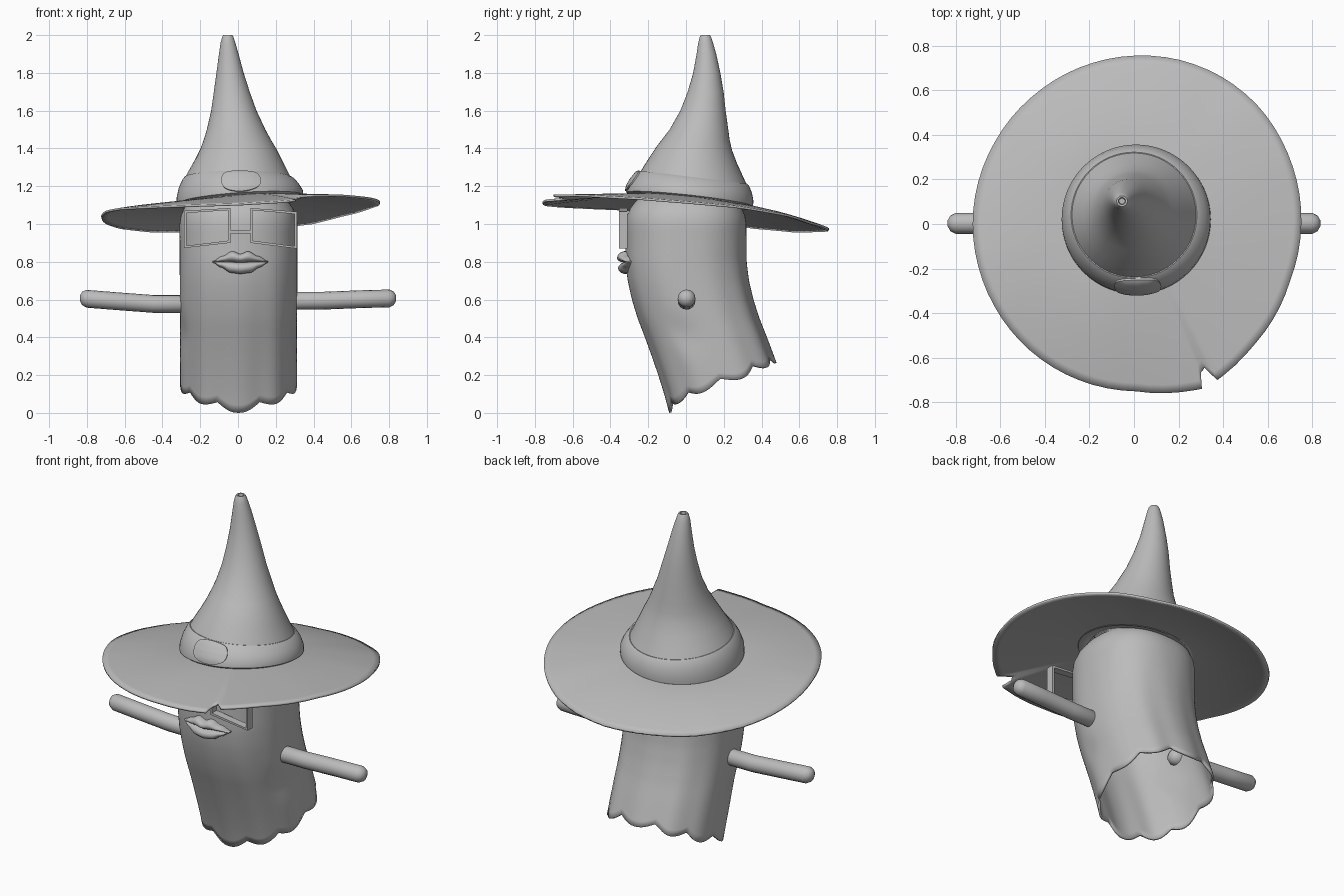
import bpy, math
from math import sin, cos, pi, sqrt, radians, exp

if "Cube" in bpy.data.objects:
    bpy.data.objects.remove(bpy.data.objects["Cube"])

mat = bpy.data.materials.new("plain_grey")
mat.diffuse_color = (0.5, 0.5, 0.5, 1)
mat.use_nodes = True
mat.node_tree.nodes["Principled BSDF"].inputs["Base Color"].default_value = mat.diffuse_color


def lerp_table(x, table, smooth=False):
    """Interpolate rows (key, v1, v2...) sorted by key."""
    if x <= table[0][0]:
        return table[0][1:]
    for a, b in zip(table, table[1:]):
        if x <= b[0]:
            t = (x - a[0]) / (b[0] - a[0])
            t = t * t * (3 - 2 * t) if smooth else t
            return [p + (q - p) * t for p, q in zip(a[1:], b[1:])]
    return table[-1][1:]


def loft(name, rings, cap_start=False, cap_end=False, thick=0, angle=40):
    """Skin a list of equal-sized closed rings."""
    n = len(rings[0])
    verts = [p for ring in rings for p in ring]
    faces = [(i * n + j, i * n + (j + 1) % n, (i + 1) * n + (j + 1) % n, (i + 1) * n + j)
             for i in range(len(rings) - 1) for j in range(n)]
    if cap_start:
        faces.append(tuple(reversed(range(n))))
    if cap_end:
        faces.append(tuple(range((len(rings) - 1) * n, len(rings) * n)))
    mesh = bpy.data.meshes.new(name)
    mesh.from_pydata(verts, [], faces)
    mesh.materials.append(mat)
    ob = bpy.data.objects.new(name, mesh)
    bpy.context.collection.objects.link(ob)
    bpy.ops.object.select_all(action='DESELECT')
    ob.select_set(True)
    bpy.context.view_layer.objects.active = ob
    bpy.ops.object.mode_set(mode='EDIT')
    bpy.ops.mesh.select_all(action='SELECT')
    bpy.ops.mesh.normals_make_consistent(inside=False)
    bpy.ops.object.mode_set(mode='OBJECT')
    if thick:
        mod = ob.modifiers.new("thickness", 'SOLIDIFY')
        mod.thickness = thick
    bpy.ops.object.shade_smooth_by_angle(angle=radians(angle))
    return ob


def circle(cx, cy, z, r, n=48, tilt=0.0):
    return [(cx + r * cos(2 * pi * i / n), cy + r * sin(2 * pi * i / n),
             z + tilt * r * sin(2 * pi * i / n)) for i in range(n)]


def soft(v, e=.87):
    """Push a sine or cosine outwards for a slightly square section."""
    return math.copysign(abs(v) ** e, v)


# Body: leaning open tube with a scalloped hem, a shallow dent on each side and a domed top
lean = [(0, .236), (.1, .209), (.2, .177), (.3, .142), (.4, .105), (.5, .066),
        (.6, .035), (.7, .012), (.8, 0), (1, 0)]
N = 120
rings = []
for k in range(25):
    ring = []
    for i in range(N):
        a = 2 * pi * i / N                       # zero faces the front
        hem = .145 - .12 * cos(a) + .035 * (1 - abs(cos(5 * a))) - .025 * max(0, cos(a)) ** 20
        z = max(hem, 0) + (1.0 - hem) * k / 24
        flare = .006 * (1 - k / 24) * cos(10 * a)
        side = min(a, 2 * pi - a)
        dent = 1 - .05 * exp(-((side - 1.25) / .25) ** 2 - ((z - .42) / .09) ** 2)
        ring.append((.003 + .312 * soft(sin(a)) * (1 + flare) * dent,
                     lerp_table(z, lean)[0] - (.319 + flare) * soft(cos(a)), z))
    rings.append(ring)
for k in range(1, 9):
    t = k / 8 * pi / 2 * .97
    rings.append([(.003 + .312 * cos(t) * soft(sin(2 * pi * i / N)),
                   -.319 * cos(t) * soft(cos(2 * pi * i / N)), 1.0 + .22 * sin(t)) for i in range(N)])
loft("body", rings, cap_end=True, thick=.012)

# Hat brim: warped disc with a nick at the front right (angle, radius, rim height)
rim = [(-180, .735, 1.04), (-165, .735, 1.07), (-150, .737, 1.085), (-120, .745, 1.098),
       (-90, .752, 1.11), (-75, .782, 1.122), (-68.3, .797, 1.13), (-66.6, .73, 1.134),
       (-64.7, .713, 1.145), (-62.5, .79, 1.155), (-47, .76, 1.157), (-20, .737, 1.14),
       (0, .742, 1.12), (22, .75, 1.095), (45, .763, 1.05), (60, .765, 1.01), (75, .763, .988),
       (90, .757, .972), (128, .74, .965), (150, .735, .985), (165, .735, 1.01), (180, .735, 1.04)]
angles = sorted(set([-180 + 5 * i for i in range(72)] + [-68.3, -67.5, -66.6, -65.7, -64.7, -63.5, -62.5]))
rings = []
for k in range(15):
    t = k / 14
    ring = []
    for d in angles:
        r, h = lerp_table(d, rim)
        a = radians(d)
        R = .25 + (r - .25) * t
        inner = 1.126 + .022 * cos(a) - .03 * sin(a)
        bend = 1.6 - .25 * cos(a)                # left side droops late
        ring.append((.01 + R * cos(a), .02 * (1 - t) + R * sin(a), inner + (h - inner) * t ** bend))
    rings.append(ring)
loft("hat_brim", rings, thick=.012)

# Hat cone (height, centre x, centre y, radius, tilt), with a small dimple at the tip
cone = [(1.235, 0, .04, .285, -.12), (1.28, 0, .04, .262, -.11), (1.34, .002, .04, .230, -.08),
        (1.4, .002, .044, .2, -.05), (1.45, -.004, .055, .176, -.03), (1.5, -.01, .069, .155, -.01),
        (1.6, -.022, .09, .12, 0),
        (1.7, -.033, .104, .095, 0), (1.8, -.042, .11, .072, 0), (1.9, -.049, .108, .052, 0),
        (1.96, -.053, .104, .039, 0), (1.99, -.054, .103, .030, 0), (2.0, -.054, .103, .024, 0),
        (1.999, -.054, .103, .016, 0), (1.98, -.054, .103, .013, 0)]
loft("hat_cone", [circle(x, y, z, r, 48, t) for z, x, y, r, t in cone], cap_end=True)

# Hat band (row, height, centre x, centre y, radius, side tilt, back tilt)
band = [(0, 1.11, .01, .02, .305, .07, -.11), (1, 1.13, .01, .02, .335, .07, -.11),
        (2, 1.16, .009, .023, .334, .06, -.11), (3, 1.20, .005, .03, .319, .03, -.11),
        (4, 1.235, .002, .037, .298, .01, -.12), (5, 1.248, 0, .04, .283, 0, -.12),
        (6, 1.246, 0, .04, .272, 0, -.12)]


def band_point(a, row, lift=0.0):
    z, cx, cy, r, tx, ty = lerp_table(row, band)
    return (cx + (r + lift) * cos(a), cy + (r + lift) * sin(a),
            z + tx * r * cos(a) + ty * r * sin(a) + lift * .4)


loft("hat_band", [[band_point(2 * pi * i / 64, row) for i in range(64)] for row in range(7)])

# Oval buckle wrapped on the front of the band
loft("hat_buckle", [[band_point(-pi / 2 + .035 + .33 * s * cos(2 * pi * i / 40),
                                3.05 + 1.9 * s * sin(2 * pi * i / 40), lift) for i in range(40)]
                    for s, lift in ((1, -.004), (1, .008), (.75, .009), (.5, .009), (.25, .009), (.02, .009))],
     cap_end=True)


# Arms: slightly bent rods with rounded ends that poke just inside the body
def arm(name, path):
    x0, x1 = path[0][0], path[-1][0]
    sgn = 1 if x1 > x0 else -1
    stations = [(x0 + sgn * d, s) for d, s in ((0, .3), (.012, .75), (.035, 1))]
    stations += [(p[0], 1) for p in path[1:-1]]
    stations += [(x1 - sgn * d, s) for d, s in ((.035, 1), (.012, .75), (0, .3))]
    table = sorted(path)
    loft(name, [[(x, .003 + .047 * s * cos(2 * pi * i / 16),
                  lerp_table(x, table)[0] + .047 * s * sin(2 * pi * i / 16)) for i in range(16)]
                for x, s in stations], cap_start=True, cap_end=True, angle=60)


arm("right_arm", [(.25, .593), (.45, .594), (.65, .602), (.837, .607)])
arm("left_arm", [(-.25, .577), (-.45, .577), (-.65, .592), (-.837, .607)])


# Glasses: two open rectangular frames and a bridge
def frame(name, corners, w):
    cx = sum(p[0] for p in corners) / 4
    cz = sum(p[1] for p in corners) / 4
    inner = [(x - math.copysign(w, x - cx), z - math.copysign(w, z - cz)) for x, z in corners]
    loops = [[(x, y, z) for x, z in c] for c, y in
             ((corners, -.355), (corners, -.31), (inner, -.31), (inner, -.355), (corners, -.355))]
    loft(name, loops, angle=20)


frame("left_lens_frame", [(-.285, .873), (-.04, .90), (-.04, 1.085), (-.285, 1.07)], .012)
frame("right_lens_frame", [(.065, .90), (.312, .87), (.312, 1.065), (.065, 1.085)], .012)
loft("glasses_bridge", [[(x, -.355, .95), (x, -.31, .95), (x, -.31, .968), (x, -.355, .968)]
                        for x in (-.04, .065)], True, True, angle=20)


# Lips: two tapered lofts across the face
def lip(name, top, bottom, depth):
    rings = []
    for k in range(25):
        t = -1 + k / 12
        x = .0125 + .147 * t
        z1, z0 = lerp_table(abs(t), top, True)[0], lerp_table(abs(t), bottom, True)[0]
        y = -.318 + .02 * t * t
        d = .014 + depth * (1 - t * t)
        rings.append([(x, y - d * cos(2 * pi * i / 14), (z1 + z0) / 2 + (z1 - z0) / 2 * sin(2 * pi * i / 14))
                      for i in range(14)])
    loft(name, rings, True, True, angle=60)


lip("upper_lip", [(0, .842), (.28, .857), (.65, .83), (1, .803)], [(0, .795), (.5, .80), (1, .797)], .034)
lip("lower_lip", [(0, .796), (.5, .80), (1, .802)], [(0, .735), (.35, .741), (.7, .77), (1, .796)], .028)
